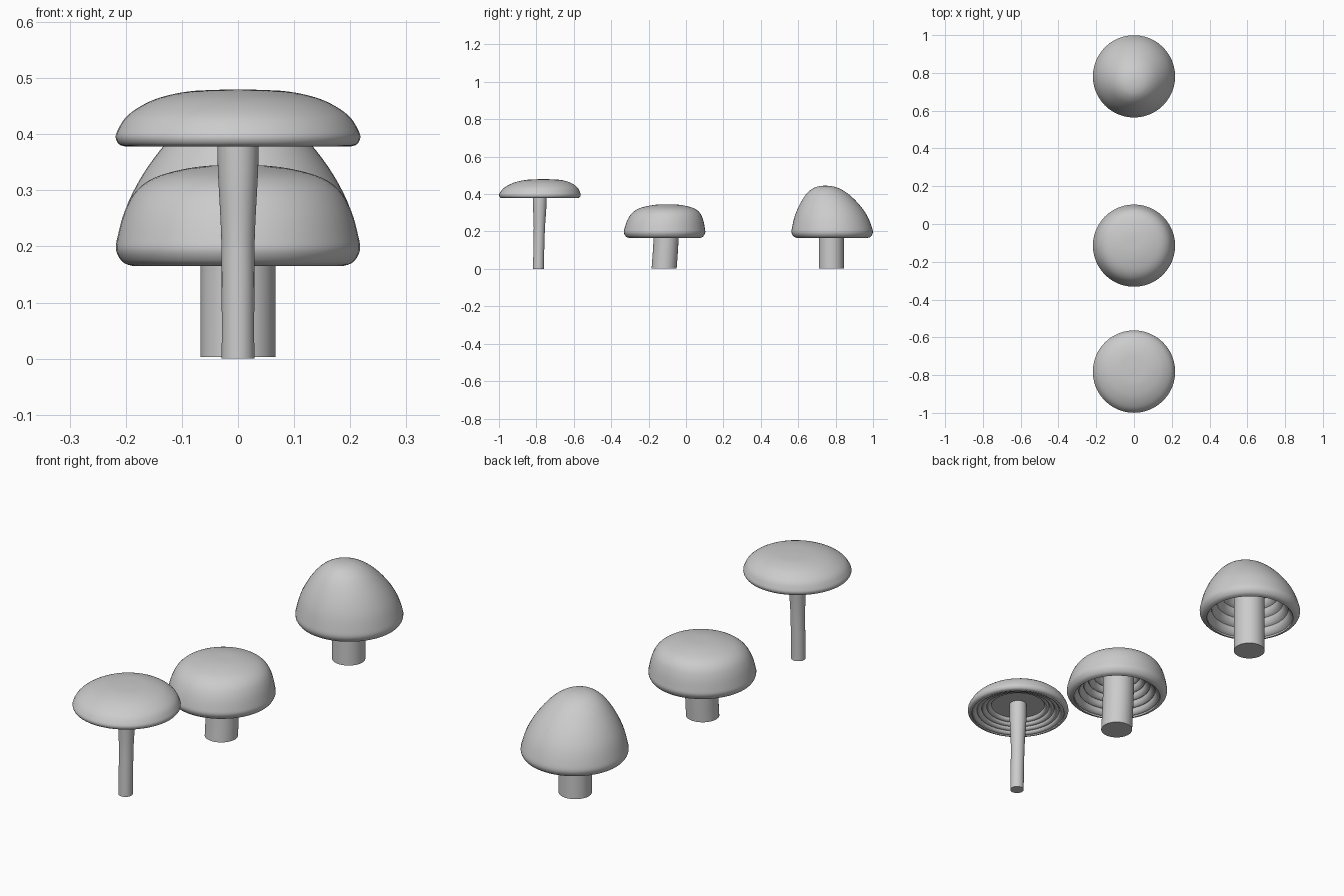
import bpy, bmesh, math

SIDES = 48
cube = bpy.data.objects.get("Cube")
if cube:
    bpy.data.objects.remove(cube)

grey = bpy.data.materials.new("mushroom grey")
grey.use_nodes = True
colour = (0.6, 0.6, 0.6, 1)
grey.diffuse_color = colour
grey.node_tree.nodes["Principled BSDF"].inputs["Base Color"].default_value = colour


def loft(name, rings):
    """Skin circular rings given as (radius, height, y centre), closing both ends."""
    bm = bmesh.new()
    loops = []
    for r, z, y in rings:
        loops.append([bm.verts.new((r * math.cos(a), y + r * math.sin(a), z))
                      for a in (math.tau * i / SIDES for i in range(SIDES))])
    for a, b in zip(loops, loops[1:]):
        for i in range(SIDES):
            j = (i + 1) % SIDES
            bm.faces.new((a[i], a[j], b[j], b[i]))
    bm.faces.new(loops[0])
    bm.faces.new(loops[-1])
    bmesh.ops.recalc_face_normals(bm, faces=bm.faces)
    mesh = bpy.data.meshes.new(name)
    bm.to_mesh(mesh)
    bm.free()
    mesh.materials.append(grey)
    ob = bpy.data.objects.new(name, mesh)
    bpy.context.collection.objects.link(ob)
    bpy.ops.object.select_all(action="DESELECT")
    ob.select_set(True)
    bpy.context.view_layer.objects.active = ob
    bpy.ops.object.shade_smooth_by_angle(angle=math.radians(35))


def smooth(points, steps=4):
    """Run a Catmull-Rom curve through the profile points."""
    p = [points[0]] + points + [points[-1]]
    out = []
    for a, b, c, d in zip(p, p[1:], p[2:], p[3:]):
        for k in range(steps):
            t = k / steps
            out.append(tuple(0.5 * (2 * v + (w - u) * t + (2 * u - 5 * v + 4 * w - x) * t * t
                             + (3 * v - u - 3 * w + x) * t ** 3)
                             for u, v, w, x in zip(a, b, c, d)))
    return out + [points[-1]]


def gills(outer, inner, base, depth, count):
    """Concentric rounded steps rising from the lip towards the middle."""
    width, rise = (outer - inner) / count, depth / count
    out = []
    for n in range(count):
        r, z = outer - n * width, base + n * rise
        for k in range(7):
            a = math.pi * k / 6
            out.append((r - width * (1 - math.cos(a)) / 2,
                        z + rise * k / 6 - 0.45 * width * math.sin(a)))
    return out


def mushroom(kind, y, lean, profile, gill, stem):
    low, high = profile[0][1], profile[-1][1]
    outside = smooth(profile)
    rings = [(r, z, y) for r, z in reversed(gills(*gill))]
    rings += [(max(r, 0.002), z, y + lean * max(0, (z - low) / (high - low)) ** 2)
              for r, z in outside]
    loft(kind + "_cap", rings)
    loft(kind + "_stem", smooth(stem))


# Tall mushroom with a flat cap
mushroom("flat", -0.782, 0.02,
         [(0.2, 0.378), (0.212, 0.382), (0.218, 0.394), (0.214, 0.408), (0.2, 0.43),
          (0.175, 0.449), (0.14, 0.465), (0.09, 0.476), (0.04, 0.479), (0, 0.48)],
         (0.2, 0.115, 0.386, 0.036, 4),
         [(0.029, 0, -0.789), (0.029, 0.1, -0.787), (0.03, 0.22, -0.784),
          (0.036, 0.34, -0.782), (0.037, 0.43, -0.782)])

# Medium mushroom with a rounded cap
mushroom("round", -0.115, 0.015,
         [(0.187, 0.165), (0.205, 0.172), (0.217, 0.192), (0.215, 0.215), (0.203, 0.26),
          (0.183, 0.297), (0.15, 0.322), (0.1, 0.337), (0.05, 0.344), (0, 0.345)],
         (0.187, 0.08, 0.173, 0.12, 5),
         [(0.067, 0.003, -0.117), (0.067, 0.1, -0.11), (0.067, 0.2, -0.105),
          (0.067, 0.3, -0.105)])

# Squat mushroom with a domed cap
mushroom("domed", 0.782, -0.037,
         [(0.187, 0.165), (0.205, 0.172), (0.217, 0.192), (0.214, 0.22), (0.195, 0.28),
          (0.162, 0.34), (0.118, 0.395), (0.075, 0.428), (0.035, 0.442), (0, 0.445)],
         (0.187, 0.08, 0.173, 0.17, 5),
         [(0.067, 0.003, 0.777), (0.067, 0.15, 0.777), (0.067, 0.35, 0.777)])
